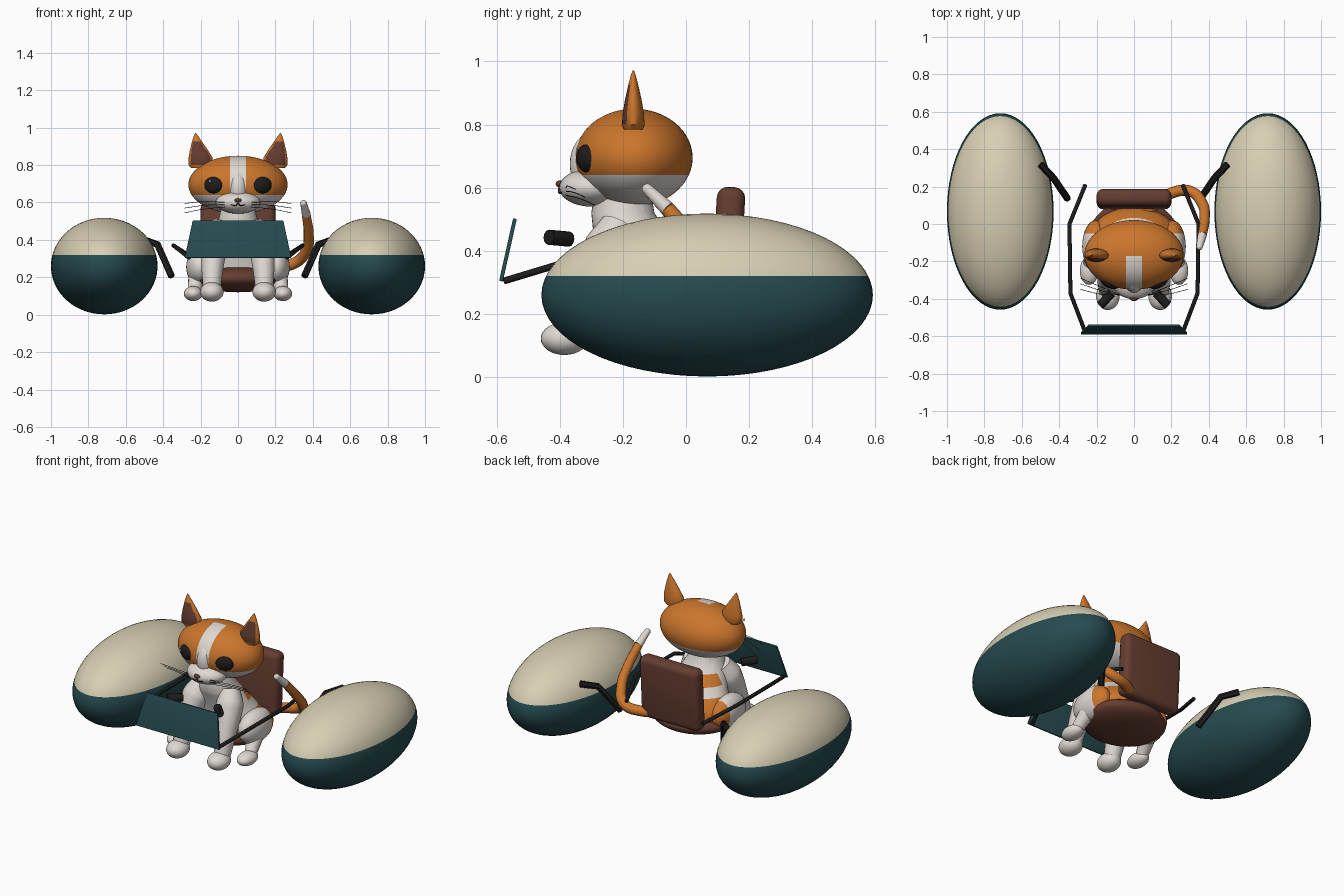
import bpy, bmesh, math
from mathutils import Vector, Euler

cube = bpy.data.objects.get("Cube")
if cube:
    bpy.data.objects.remove(cube)


def material(name, *rgb):
    m = bpy.data.materials.new(name)
    m.use_nodes = True
    m.diffuse_color = (*rgb, 1)
    m.node_tree.nodes["Principled BSDF"].inputs["Base Color"].default_value = (*rgb, 1)
    return m


CREAM = material("cream", .68, .62, .45)
TEAL = material("dark teal", .019, .07, .08)
ORANGE = material("orange fur", .6, .18, .025)
WHITE = material("white fur", .74, .69, .65)
BROWN = material("brown leather", .13, .046, .03)
BLACK = material("black", .012, .012, .013)


def finish(ob, mats, rule=None):
    """Assign materials by an optional face rule and shade smooth."""
    for m in mats:
        ob.data.materials.append(m)
    if rule:
        for p in ob.data.polygons:
            p.material_index = int(rule(p.center, p.normal))
    bpy.ops.object.select_all(action='DESELECT')
    ob.select_set(True)
    bpy.context.view_layer.objects.active = ob
    bpy.ops.object.shade_smooth_by_angle(angle=math.radians(40))
    return ob


def from_bmesh(name, bm, mats, rule=None):
    bmesh.ops.recalc_face_normals(bm, faces=bm.faces)
    me = bpy.data.meshes.new(name)
    bm.to_mesh(me)
    bm.free()
    ob = bpy.data.objects.new(name, me)
    bpy.context.collection.objects.link(ob)
    return finish(ob, mats, rule)


def cut(bm, cuts):
    for co, no in cuts:
        bmesh.ops.bisect_plane(bm, geom=bm.verts[:] + bm.edges[:] + bm.faces[:],
                               plane_co=co, plane_no=no)


def ellipsoid(name, loc, rad, mats, rule=None, cuts=(), rot=(0, 0, 0), seg=32):
    bm = bmesh.new()
    bmesh.ops.create_uvsphere(bm, u_segments=seg, v_segments=seg // 2, radius=1)
    turn = Euler(rot).to_matrix()
    for v in bm.verts:
        v.co = turn @ Vector(a * b for a, b in zip(v.co, rad)) + Vector(loc)
    cut(bm, cuts)
    return from_bmesh(name, bm, mats, rule)


def loft(name, rings, mats, rule=None, cuts=(), n=40):
    """Skin elliptical rings given as x, y, z, radius x, radius y."""
    bm = bmesh.new()
    loops = [[bm.verts.new((x + rx * math.cos(i * math.tau / n),
                            y + ry * math.sin(i * math.tau / n), z))
              for i in range(n)] for x, y, z, rx, ry in rings]
    for a, b in zip(loops, loops[1:]):
        for i in range(n):
            j = (i + 1) % n
            bm.faces.new((a[i], a[j], b[j], b[i]))
    bm.faces.new(loops[0])
    bm.faces.new(loops[-1])
    cut(bm, cuts)
    return from_bmesh(name, bm, mats, rule)


def tube(name, pts, radii, mat, smooth=True, res=4):
    cu = bpy.data.curves.new(name, 'CURVE')
    cu.dimensions = '3D'
    cu.bevel_depth = 1
    cu.bevel_resolution = res
    cu.use_fill_caps = True
    sp = cu.splines.new('BEZIER')
    sp.bezier_points.add(len(pts) - 1)
    sp.resolution_u = 8 if smooth else 1
    for i, (bp, p) in enumerate(zip(sp.bezier_points, pts)):
        bp.co = p
        bp.radius = radii[i] if isinstance(radii, (list, tuple)) else radii
        bp.handle_left_type = bp.handle_right_type = 'AUTO' if smooth else 'VECTOR'
    ob = bpy.data.objects.new(name, cu)
    bpy.context.collection.objects.link(ob)
    bpy.ops.object.select_all(action='DESELECT')
    ob.select_set(True)
    bpy.context.view_layer.objects.active = ob
    bpy.ops.object.convert(target='MESH')
    return finish(bpy.context.view_layer.objects.active, [mat])


def box(name, loc, size, mat, bevel, tilt=0, taper=1):
    bm = bmesh.new()
    bmesh.ops.create_cube(bm, size=1)
    for v in bm.verts:
        if v.co.z > 0:
            v.co.x *= taper
        v.co = Euler((tilt, 0, 0)).to_matrix() @ Vector(
            a * b for a, b in zip(v.co, size)) + Vector(loc)
    bmesh.ops.bevel(bm, geom=bm.edges[:], offset=bevel, segments=4, profile=.5, affect='EDGES')
    return from_bmesh(name, bm, [mat])


# Seat and backrest
ellipsoid("seat_cushion", (0, -.09, .195), (.25, .22, .075), [BROWN], seg=48)
box("backrest", (0, .133, .41), (.4, .09, .385), BROWN, .035, tilt=-.06)

# Windscreen
box("windscreen", (0, -.564, .403), (.57, .012, .203), TEAL, .002, tilt=-.22, taper=.85)

# Torso: white chest with orange back markings
loft("torso", [(0, -.07, .17, .15, .11), (0, -.07, .2, .215, .15), (0, -.07, .25, .235, .16),
               (0, -.085, .3, .22, .155), (0, -.115, .36, .18, .14), (0, -.15, .42, .15, .125),
               (0, -.18, .47, .125, .115), (0, -.2, .52, .1, .1), (0, -.2, .58, .09, .09)],
     [WHITE, ORANGE],
     lambda c, n: c.y > -.13 and (c.z < .35 or .4 < c.z < .46),
     cuts=[((0, 0, z), (0, 0, 1)) for z in (.35, .4, .46)] + [((0, -.13, 0), (0, 1, 0))])

# Head: orange cap with a white forehead blaze
ellipsoid("head", (0, -.165, .695), (.265, .186, .155), [WHITE, ORANGE],
          lambda c, n: c.z > .64 and not (abs(c.x) < .042 and c.y < -.17),
          cuts=[((0, 0, .64), (0, 0, 1)), ((.042, 0, 0), (1, 0, 0)),
                ((-.042, 0, 0), (1, 0, 0)), ((0, -.17, 0), (0, 1, 0))], seg=64)
ellipsoid("muzzle", (0, -.3, .6), (.12, .102, .06), [WHITE])
ellipsoid("nose_bridge", (0, -.295, .675), (.055, .073, .1), [WHITE])
ellipsoid("nose", (0, -.401, .612), (.02, .012, .011), [BROWN], seg=16)

for s, side in ((1, "left"), (-1, "right")):
    # Pod with a cream upper shell
    ellipsoid(side + "_pod", (s * .715, .067, .26), (.285, .525, .258), [TEAL, CREAM],
              lambda c, n: c.z > .32, cuts=[((0, 0, .32), (0, 0, 1))], seg=64)
    tube(side + "_pod_bracket", [(s * .5, .32, .4), (s * .43, .245, .375), (s * .355, .135, .205)],
         .019, BLACK, smooth=False, res=1)

    # Side rail and control grip
    tube(side + "_rail", [(s * .262, -.575, .305), (s * .34, -.37, .367),
                          (s * .345, 0, .37), (s * .26, .21, .315)], .011, BLACK, smooth=False)
    tube(side + "_grip", [(s * .12, -.37, .437), (s * .18, -.435, .443)], .024, BLACK, smooth=False)

    # Ear with a brown inner face
    loft(side + "_ear", [(s * .2, -.167, .785, .05, .03), (s * .202, -.167, .8, .062, .036),
                         (s * .2, -.167, .84, .064, .033), (s * .209, -.167, .88, .048, .026),
                         (s * .219, -.167, .925, .027, .016), (s * .225, -.167, .955, .012, .008),
                         (s * .227, -.167, .972, .002, .002)],
         [ORANGE, BROWN], lambda c, n: n.y < -.78 and .8 < c.z < .93)

    # Eye with a small highlight
    ellipsoid(side + "_eye", (s * .13, -.312, .692), (.054, .03, .045), [BLACK],
              rot=(.12, 0, s * .45))
    ellipsoid(side + "_eye_highlight", (s * .13 - .02, -.343 + s * .01, .714), (.007, .006, .007),
              [WHITE], seg=12)

    # Mouth and whiskers
    tube(side + "_mouth", [(0, -.403, .598), (s * .012, -.402, .584), (s * .038, -.391, .588)],
         .003, BLACK)
    for k in range(3):
        tube(side + "_whisker", [(s * .07, -.38, .6 - .012 * k),
                                 (s * .18, -.375 + .02 * k, .605 - .02 * k),
                                 (s * .285, -.35 + .03 * k, .595 - .025 * k)],
             .0015, BLACK, res=0)

    # Front leg and paw
    tube(side + "_front_leg", [(s * .09, -.21, .48), (s * .115, -.245, .41),
                               (s * .135, -.31, .27), (s * .14, -.36, .13)],
         [.06, .078, .06, .047], WHITE)
    ellipsoid(side + "_front_paw", (s * .14, -.385, .122), (.063, .075, .052), [WHITE])

    # Hind leg
    ellipsoid(side + "_thigh", (s * .205, -.12, .255), (.072, .14, .1), [WHITE, ORANGE],
              lambda c, n: c.y > -.05, cuts=[((0, -.05, 0), (0, 1, 0))])
    tube(side + "_hind_leg", [(s * .215, -.13, .22), (s * .235, -.21, .13)], [.05, .036], WHITE)
    ellipsoid(side + "_hind_paw", (s * .24, -.25, .113), (.05, .075, .04), [WHITE])

# Tail with a white tip
tube("tail", [(.06, .06, .25), (.2, .165, .255), (.3, .175, .275), (.365, .11, .34),
              (.378, .03, .43), (.365, -.06, .535)], [.03, .03, .03, .029, .027, .024], ORANGE)
tube("tail_tip", [(.365, -.06, .535), (.35, -.122, .595)], [.024, .018], WHITE)
ellipsoid("tail_end", (.35, -.122, .595), (.018, .018, .018), [WHITE], seg=16)
